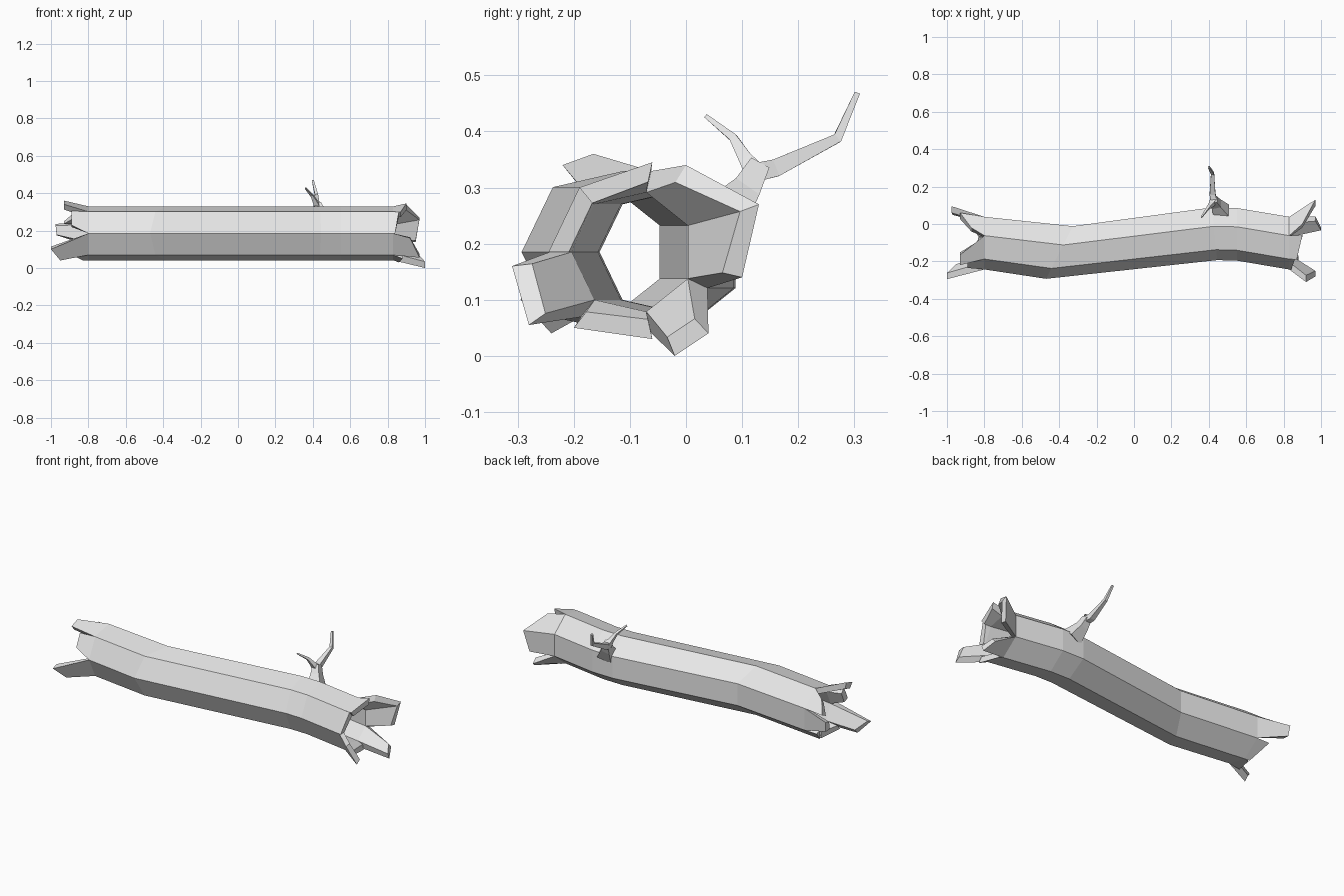
import bpy, bmesh
from math import cos, sin, tau
from mathutils import Vector

cube = bpy.data.objects.get("Cube")
if cube:
    bpy.data.objects.remove(cube)

bark = bpy.data.materials.new("grey_bark")
bark.use_nodes = True
bark.diffuse_color = (0.8, 0.8, 0.8, 1)
bark.node_tree.nodes["Principled BSDF"].inputs["Base Color"].default_value = (0.8, 0.8, 0.8, 1)

SIDES = 7
AXIS_Z = 0.185
OUTER, INNER = 0.148, 0.109


def finish(bm, name):
    bmesh.ops.recalc_face_normals(bm, faces=bm.faces)
    mesh = bpy.data.meshes.new(name)
    bm.to_mesh(mesh)
    bm.free()
    mesh.materials.append(bark)
    obj = bpy.data.objects.new(name, mesh)
    bpy.context.collection.objects.link(obj)
    return obj


def ring(bm, x, y, lean, radius):
    """Seven-sided ring around the log axis; lean slants it at a bend."""
    verts = []
    for k in range(SIDES):
        a = tau * (k + 0.5) / SIDES
        verts.append(bm.verts.new((x + lean * cos(a), y + radius * cos(a), AXIS_Z + radius * sin(a))))
    return verts


def add_splinters(bm, outer, inner, tips, axis_y):
    """Continue each wall stave of an end ring to its own broken tip."""
    for k, tip in enumerate(tips):
        n = (k + 1) % SIDES
        root = [outer[k], outer[n], inner[n], inner[k]]
        edge = [Vector(p) for p in tip]
        inward = [(Vector((p.x, axis_y, AXIS_Z)) - p).normalized() * 0.036 for p in edge]
        points = [edge[0], edge[1], edge[1] + inward[1], edge[0] + inward[0]]
        end = [bm.verts.new(p) for p in points]
        for i in range(4):
            j = (i + 1) % 4
            bm.faces.new((root[i], root[j], end[j], end[i]))
        bm.faces.new(end)


# Outer corners of each broken stave, going round from the upper back
right_tips = [
    ((-0.93, 0.06, 0.25), (-0.87, -0.02, 0.30)),
    ((-0.93, -0.165, 0.36), (-0.93, -0.22, 0.34)),
    ((-0.89, -0.20, 0.305), (-0.89, -0.235, 0.23)),
    ((-1.0, -0.295, 0.10), (-0.95, -0.24, 0.04)),
    ((-0.87, -0.19, 0.06), (-0.83, -0.07, 0.04)),
    ((-0.83, -0.06, 0.04), (-0.88, 0.04, 0.12)),
    ((-0.97, 0.085, 0.175), (-0.975, 0.095, 0.235)),
]
left_tips = [
    ((0.97, 0.13, 0.27), (0.90, 0.0, 0.34)),
    ((0.90, -0.06, 0.345), (0.87, -0.19, 0.30)),
    ((0.86, -0.19, 0.30), (0.84, -0.245, 0.185)),
    ((0.92, -0.31, 0.16), (0.97, -0.28, 0.055)),
    ((0.88, -0.20, 0.05), (0.86, -0.06, 0.03)),
    ((1.0, -0.02, 0.0), (0.97, 0.04, 0.04)),
    ((0.95, 0.10, 0.14), (0.97, 0.13, 0.27)),
]

# Hollow, gently bent log: axis stations as x, y, lean
stations = [(-0.8, -0.095, 0), (-0.395, -0.145, 0.075), (0.43, -0.045, -0.015),
            (0.55, -0.048, 0), (0.83, -0.095, 0)]
bm = bmesh.new()
shells = [[ring(bm, *s, radius) for s in stations] for radius in (OUTER, INNER)]
for shell in shells:
    for a, b in zip(shell, shell[1:]):
        for k in range(SIDES):
            n = (k + 1) % SIDES
            bm.faces.new((a[k], a[n], b[n], b[k]))
for end, tips in ((0, right_tips), (-1, left_tips)):
    add_splinters(bm, shells[0][end], shells[1][end], tips, stations[end][1])
finish(bm, "hollow_log")


def limb(name, path, sides=4):
    """Tapered faceted limb through (point, radius) pairs."""
    bm = bmesh.new()
    points = [Vector(p) for p, _ in path]
    rings = []
    for i, (_, radius) in enumerate(path):
        along = (points[min(i + 1, len(points) - 1)] - points[max(i - 1, 0)]).normalized()
        side = along.cross(Vector((1, 0, 0))).normalized()
        other = along.cross(side)
        rings.append([bm.verts.new(points[i] + radius * (cos(tau * (k + 0.5) / sides) * side
                                                       + sin(tau * (k + 0.5) / sides) * other))
                      for k in range(sides)])
    for a, b in zip(rings, rings[1:]):
        for k in range(sides):
            n = (k + 1) % sides
            bm.faces.new((a[k], a[n], b[n], b[k]))
    bm.faces.new(rings[0])
    bm.faces.new(rings[-1])
    return finish(bm, name)


# Forked dead branch on the upper back
limb("branch_base", [((0.47, 0.06, 0.24), 0.06), ((0.44, 0.105, 0.295), 0.036), ((0.425, 0.13, 0.34), 0.026)])
limb("long_twig", [((0.43, 0.115, 0.325), 0.024), ((0.42, 0.16, 0.335), 0.022),
                   ((0.42, 0.27, 0.388), 0.012), ((0.40, 0.305, 0.468), 0.007)])
limb("short_twig", [((0.425, 0.125, 0.325), 0.026), ((0.415, 0.107, 0.35), 0.017),
                    ((0.395, 0.085, 0.388), 0.010), ((0.36, 0.036, 0.427), 0.005)])
